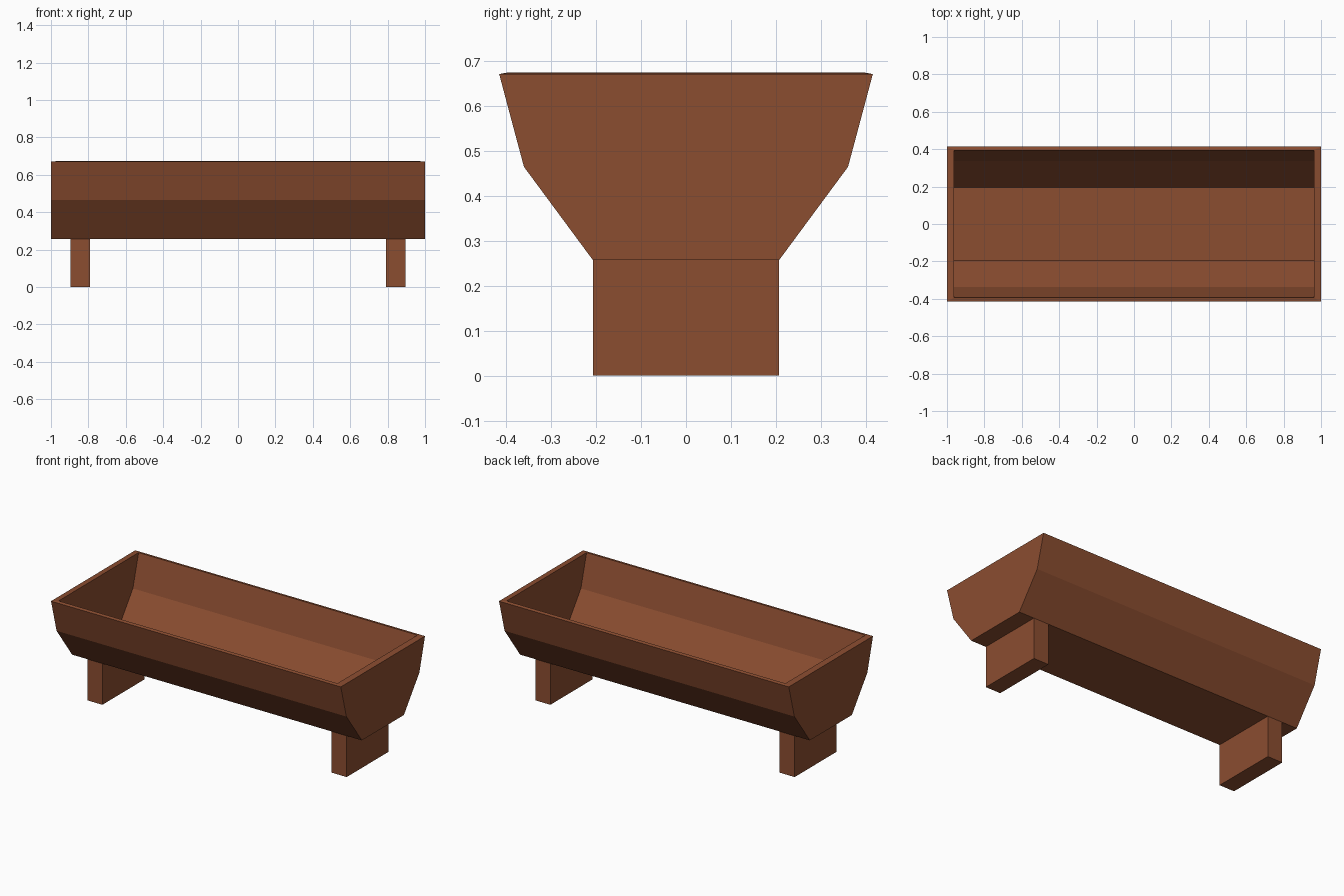
import bpy, bmesh

if "Cube" in bpy.data.objects:
    bpy.data.objects.remove(bpy.data.objects["Cube"])

wood = bpy.data.materials.new("brown wood")
wood.diffuse_color = (0.26, 0.075, 0.03, 1)
wood.use_nodes = True
wood.node_tree.nodes["Principled BSDF"].inputs["Base Color"].default_value = wood.diffuse_color


def finish(name, bm):
    bmesh.ops.recalc_face_normals(bm, faces=bm.faces)
    mesh = bpy.data.meshes.new(name)
    bm.to_mesh(mesh)
    bm.free()
    mesh.materials.append(wood)
    obj = bpy.data.objects.new(name, mesh)
    bpy.context.collection.objects.link(obj)
    return obj


def section(bm, half_profile, x):
    """Symmetric cross-section (half width, z), listed from rim to bottom, at x."""
    pts = half_profile + [(-y, z) for y, z in reversed(half_profile)]
    return [bm.verts.new((x, y, z)) for y, z in pts]


# Trough: outer shell, inner shell and the rim joining them
outer = [(0.415, 0.67), (0.36, 0.464), (0.207, 0.257)]
inner = [(0.394, 0.674), (0.338, 0.472), (0.196, 0.278)]
bm = bmesh.new()
rims = []
for profile, half_length in ((outer, 1.0), (inner, 0.962)):
    a = section(bm, profile, -half_length)
    b = section(bm, profile, half_length)
    bm.faces.new(a)
    bm.faces.new(b)
    for i in range(len(a) - 1):
        bm.faces.new((a[i], a[i + 1], b[i + 1], b[i]))
    rims.append((a[0], a[-1], b[-1], b[0]))
for i in range(4):
    j = (i + 1) % 4
    bm.faces.new((rims[0][i], rims[0][j], rims[1][j], rims[1][i]))
finish("trough", bm)

# Block legs, one under each end
for side, name in ((-1, "left_leg"), (1, "right_leg")):
    bm = bmesh.new()
    bmesh.ops.create_cube(bm, size=1)
    for v in bm.verts:
        v.co.x = side * 0.843 + v.co.x * 0.104
        v.co.y *= 0.414
        v.co.z = (v.co.z + 0.5) * 0.257
    finish(name, bm)
